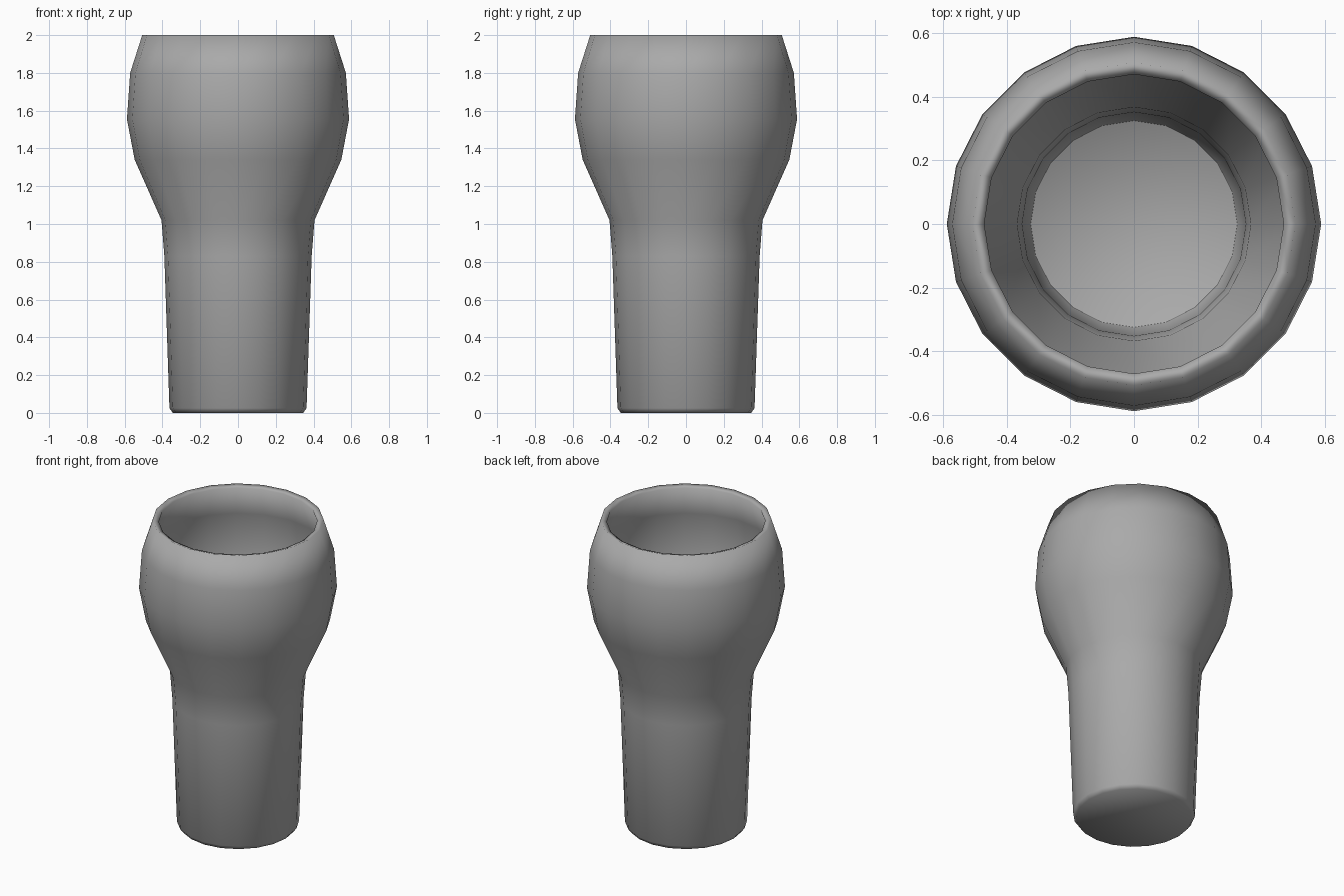
import bpy
import bmesh
from math import cos, sin, tau

cube = bpy.data.objects.get("Cube")
if cube:
    bpy.data.objects.remove(cube, do_unlink=True)

SIDES = 20
WALL = 0.038

# Outer silhouette as (radius, height), from base to rim
PROFILE = [
    (0.345, 0.0), (0.363, 0.025), (0.39, 0.83), (0.405, 1.02),
    (0.547, 1.34), (0.588, 1.555), (0.571, 1.80), (0.507, 2.0),
]

# Flat grey material
grey = bpy.data.materials.new("grey")
grey.use_nodes = True
colour = (0.4, 0.4, 0.4, 1)
grey.diffuse_color = colour
grey.node_tree.nodes["Principled BSDF"].inputs["Base Color"].default_value = colour

# Lathe the silhouette into a cup with a closed base
bm = bmesh.new()
rings = [
    [bm.verts.new((r * cos(tau * i / SIDES), r * sin(tau * i / SIDES), z))
     for i in range(SIDES)]
    for r, z in PROFILE
]
for low, high in zip(rings, rings[1:]):
    for i in range(SIDES):
        j = (i + 1) % SIDES
        bm.faces.new((low[i], low[j], high[j], high[i]))
bm.faces.new(rings[0][::-1])
for face in bm.faces:
    face.smooth = True

mesh = bpy.data.meshes.new("drinking_glass")
bm.to_mesh(mesh)
bm.free()
mesh.materials.append(grey)
glass = bpy.data.objects.new("drinking_glass", mesh)
bpy.context.collection.objects.link(glass)

# Wall thickness grows inwards, giving the hollow interior and rim
shell = glass.modifiers.new("wall", "SOLIDIFY")
shell.thickness = WALL
shell.offset = -1
shell.use_even_offset = True
